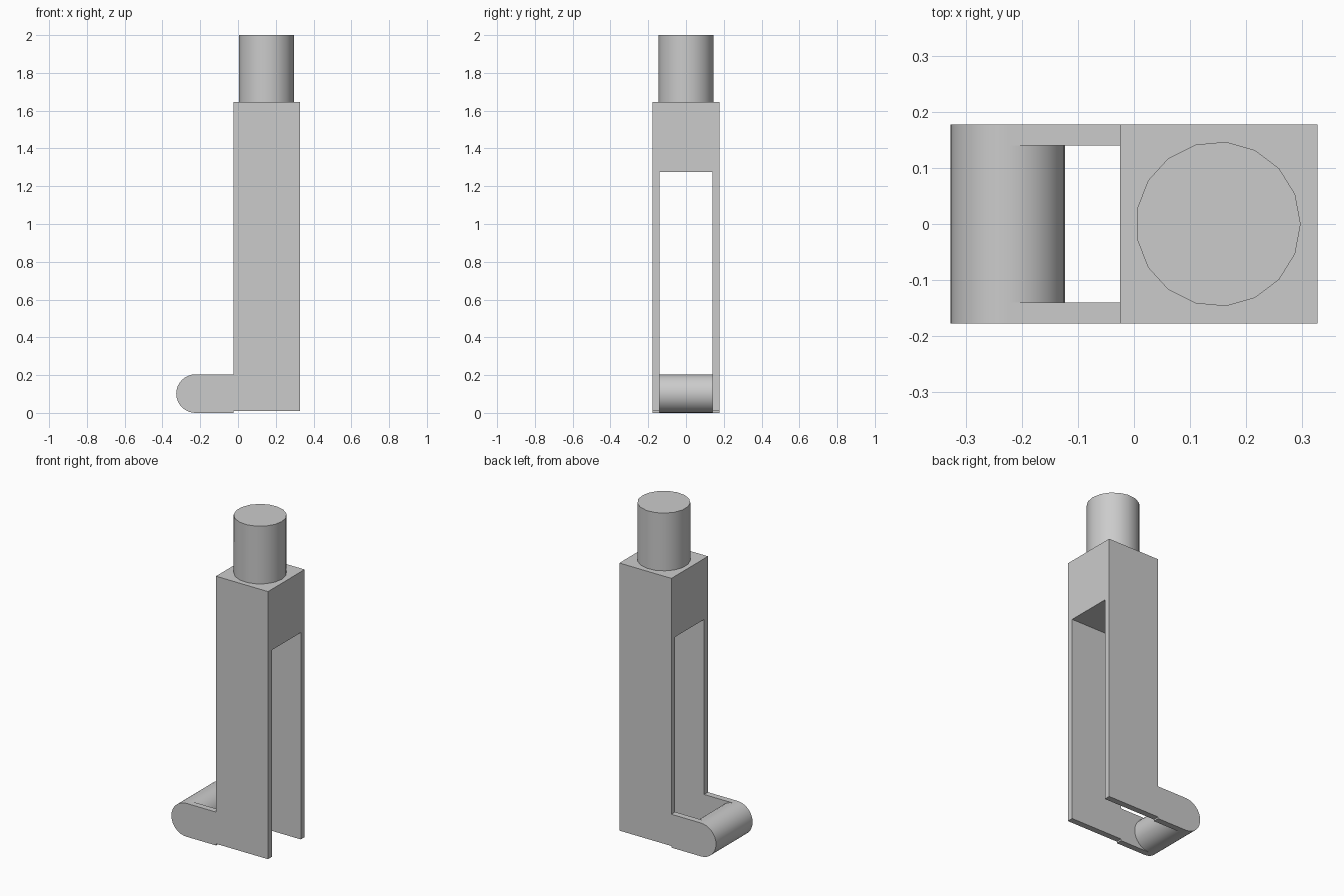
import bpy, bmesh, math
from mathutils import Matrix, Vector

cube = bpy.data.objects.get("Cube")
if cube:
    bpy.data.objects.remove(cube, do_unlink=True)

grey = bpy.data.materials.new("plain_grey")
grey.use_nodes = True
GREY = (0.6, 0.6, 0.6, 1)
grey.diffuse_color = GREY
grey.node_tree.nodes["Principled BSDF"].inputs["Base Color"].default_value = GREY

HALF = 0.177      # half depth of the whole fork
SLOT = 0.14       # half width of the slot
FRONT, BACK = -0.025, 0.327


def finish(name, bm, smooth=False):
    bmesh.ops.recalc_face_normals(bm, faces=bm.faces)
    mesh = bpy.data.meshes.new(name)
    bm.to_mesh(mesh)
    bm.free()
    mesh.materials.append(grey)
    obj = bpy.data.objects.new(name, mesh)
    bpy.context.collection.objects.link(obj)
    if smooth:
        bpy.ops.object.select_all(action='DESELECT')
        obj.select_set(True)
        bpy.context.view_layer.objects.active = obj
        bpy.ops.object.shade_smooth_by_angle(angle=math.radians(40))
    return obj


def extrude(name, points, offset):
    bm = bmesh.new()
    face = bm.faces.new([bm.verts.new(p) for p in points])
    new = bmesh.ops.extrude_face_region(bm, geom=[face])["geom"]
    verts = [v for v in new if isinstance(v, bmesh.types.BMVert)]
    bmesh.ops.translate(bm, verts=verts, vec=Vector(offset))
    return finish(name, bm)


def cylinder(name, sides, radius, depth, matrix):
    bm = bmesh.new()
    bmesh.ops.create_cone(bm, cap_ends=True, segments=sides, radius1=radius,
                          radius2=radius, depth=depth, matrix=matrix)
    return finish(name, bm, smooth=True)


# Forked post: an upside-down U profile drawn through its thickness
low, crotch, top = 0.01, 1.275, 1.647
profile = [(-HALF, low), (-SLOT, low), (-SLOT, crotch), (SLOT, crotch),
           (SLOT, low), (HALF, low), (HALF, top), (-HALF, top)]
extrude("forked_post", [(FRONT, y, z) for y, z in profile], (BACK - FRONT, 0, 0))

# Round stem on top
cylinder("stem", 17, 0.147, 2 - top,
         Matrix.Translation((0.15, 0, (top + 2) / 2)) @ Matrix.Rotation(-math.pi / 2, 4, 'Z'))

# Two foot arms joining the post to the roller
radius = 0.102
axle = -0.327 + radius
for side, label in ((-1, "right"), (1, "left")):
    corners = [(axle, 0), (FRONT, 0), (FRONT, 2 * radius), (axle, 2 * radius)]
    extrude(label + "_foot_arm", [(x, side * SLOT, z) for x, z in corners],
            (0, side * (HALF - SLOT), 0))

# Cross roller at the tip of the foot
cylinder("cross_roller", 32, radius, 2 * HALF,
         Matrix.Translation((axle, 0, radius)) @ Matrix.Rotation(math.pi / 2, 4, 'X'))
